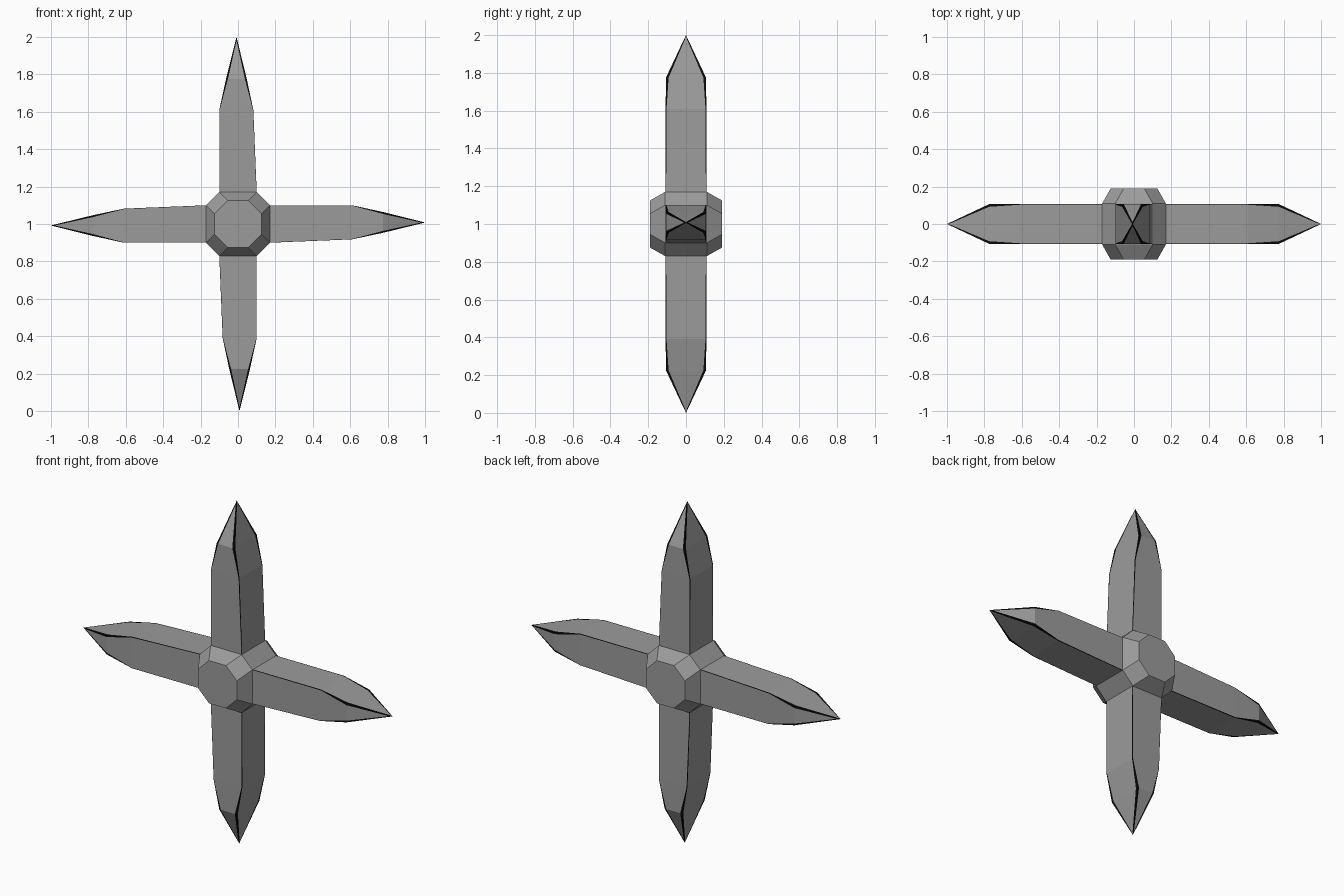
import bpy, math
from mathutils import Matrix, Vector

if "Cube" in bpy.data.objects:
    bpy.data.objects.remove(bpy.data.objects["Cube"])


def flat_colour(name, value):
    mat = bpy.data.materials.new(name)
    mat.diffuse_color = (value, value, value, 1)
    mat.use_nodes = True
    mat.node_tree.nodes["Principled BSDF"].inputs["Base Color"].default_value = mat.diffuse_color
    return mat


gray = flat_colour("steel gray", 0.33)
black = flat_colour("edge black", 0.004)
CENTRE = Vector((0, 0, 1))


def make_object(name, verts, faces, mats):
    mesh = bpy.data.meshes.new(name)
    mesh.from_pydata(verts, [], faces)
    for mat in mats:
        mesh.materials.append(mat)
    mesh.update()
    obj = bpy.data.objects.new(name, mesh)
    bpy.context.collection.objects.link(obj)
    return obj


def loft(rings, tip=None):
    """Join equal rings with quads, then cap the ends or run to a tip."""
    n = len(rings[0])
    verts = [v for ring in rings for v in ring]
    faces = []
    for r in range(len(rings) - 1):
        for i in range(n):
            j = (i + 1) % n
            faces.append((r * n + i, r * n + j, (r + 1) * n + j, (r + 1) * n + i))
    last = (len(rings) - 1) * n
    if tip is None:
        faces.append(tuple(range(last, last + n)))
    else:
        verts.append(tip)
        faces += [(last + i, last + (i + 1) % n, len(verts) - 1) for i in range(n)]
    faces.append(tuple(range(n))[::-1])
    return verts, faces


# Hub: octagonal block with sloped rims, front and back
def octagon(y, flat, corner):
    pts = [(flat, corner), (corner, flat), (-corner, flat), (-flat, corner),
           (-flat, -corner), (-corner, -flat), (corner, -flat), (flat, -corner)]
    return [Vector((x, y, z)) + CENTRE for x, z in pts]


make_object("hub", *loft([octagon(-0.19, 0.125, 0.055), octagon(-0.11, 0.17, 0.10),
                          octagon(0.11, 0.17, 0.10), octagon(0.19, 0.125, 0.055)]), [gray])


# Blade cross-section: a rectangle with a split either side of each corner,
# so the long edges can carry a black strip
def blade_ring(turn, r, a, b, w, front, side):
    pts = [(b - front, -w), (b, -w), (b, -w + side),
           (b, w - side), (b, w), (b - front, w),
           (a + front, w), (a, w), (a, w - side),
           (a, -w + side), (a, -w), (a + front, -w)]
    return [turn @ Vector((x, y, r)) + CENTRE for x, y in pts]


# Distance out, left, right, half depth, strip width on front and on sides
SECTIONS = [(0.08, -0.10, 0.10, 0.108, 0.001, 0.003),
            (0.17, -0.10, 0.10, 0.108, 0.001, 0.003),
            (0.61, -0.10, 0.082, 0.108, 0.002, 0.005),
            (0.775, -0.064, 0.047, 0.106, 0.010, 0.014),
            (0.978, -0.0135, -0.0025, 0.0104, 0.005, 0.005)]

# Blades: one tapered spike, straight on one side, turned four times round the hub
for k, name in enumerate(["top_blade", "right_blade", "bottom_blade", "left_blade"]):
    turn = Matrix.Rotation(k * math.pi / 2, 3, 'Y')
    rings = [blade_ring(turn, *s) for s in SECTIONS]
    tip = turn @ Vector((-0.008, 0, 1.0)) + CENTRE
    blade = make_object(name, *loft(rings, tip), [gray, black])
    for i, face in enumerate(blade.data.polygons):
        on_strip = i < 12 * len(SECTIONS) and i % 3 != 2
        face.material_index = 1 if on_strip else 0
